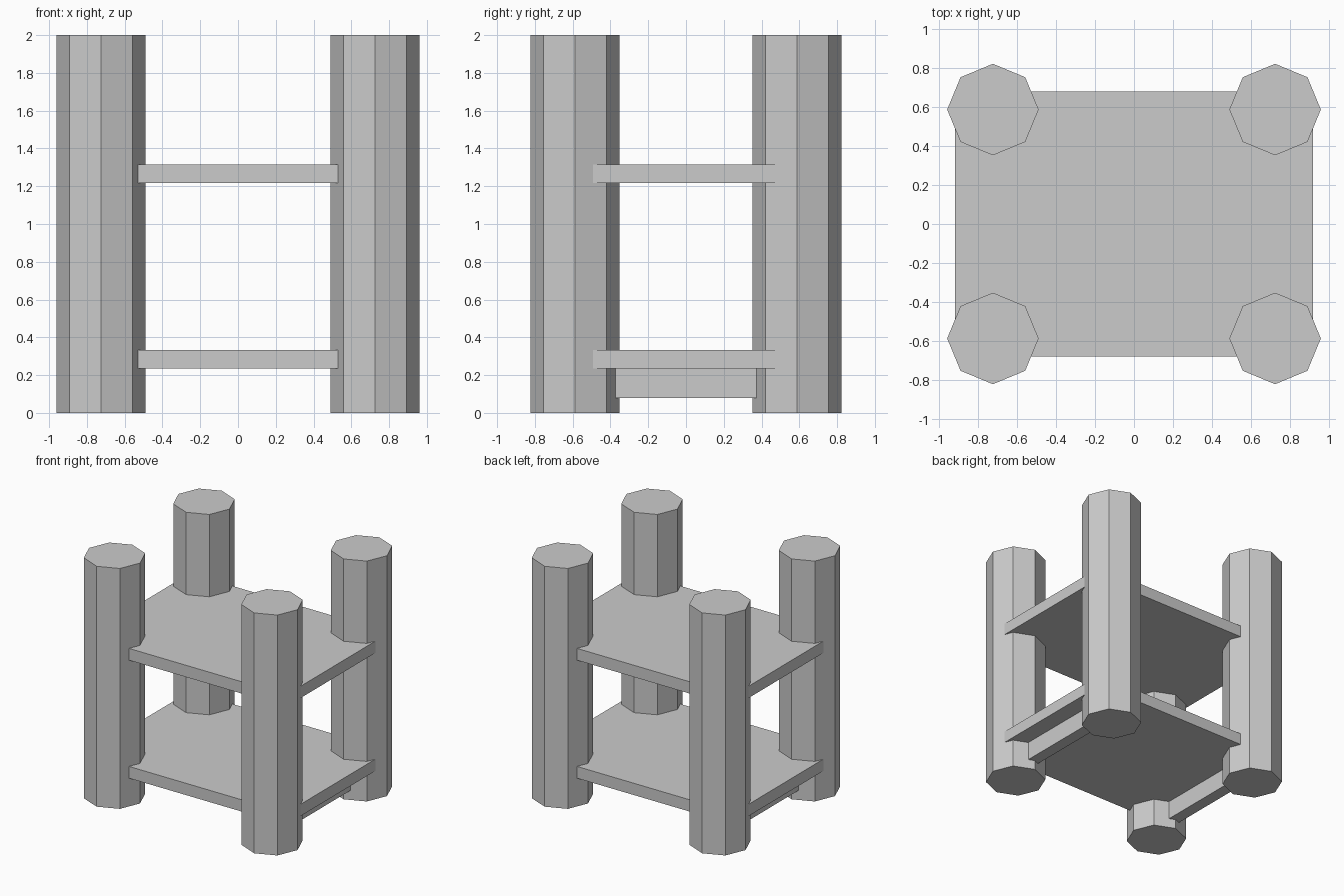
import bpy
from math import tau, cos, sin

if "Cube" in bpy.data.objects:
    bpy.data.objects.remove(bpy.data.objects["Cube"])

LEG_X, LEG_Y, LEG_R, HEIGHT = 0.725, 0.588, 0.235, 2.0


def add_mesh(name, verts, faces):
    mesh = bpy.data.meshes.new(name)
    mesh.from_pydata(verts, [], faces)
    obj = bpy.data.objects.new(name, mesh)
    bpy.context.collection.objects.link(obj)
    return obj


def prism(name, outline, z0, z1):
    """Extrude a counter-clockwise xy outline from z0 to z1."""
    n = len(outline)
    verts = [(x, y, z) for z in (z0, z1) for x, y in outline]
    faces = [tuple(reversed(range(n))), tuple(range(n, 2 * n))]
    faces += [(i, (i + 1) % n, n + (i + 1) % n, n + i) for i in range(n)]
    return add_mesh(name, verts, faces)


def box(name, cx, half_x, half_y, z0, z1):
    return prism(name, [(cx - half_x, -half_y), (cx + half_x, -half_y),
                        (cx + half_x, half_y), (cx - half_x, half_y)], z0, z1)


# Four octagonal corner posts, a vertex pointing along each axis
for side, sx in (("left", -1), ("right", 1)):
    for end, sy in (("front", -1), ("back", 1)):
        ring = [(sx * LEG_X + LEG_R * cos(tau * i / 8),
                 sy * LEG_Y + LEG_R * sin(tau * i / 8)) for i in range(8)]
        prism(f"{end}_{side}_post", ring, 0, HEIGHT)

# Two shelves whose corners end inside the posts
box("lower_shelf", 0, 0.92, 0.68, 0.235, 0.333)
box("upper_shelf", 0, 0.92, 0.68, 1.217, 1.315)

# Side rails under the lower shelf, running from post to post
for side, sx in (("left", -1), ("right", 1)):
    box(f"{side}_rail", sx * LEG_X, 0.05, LEG_Y, 0.08, 0.235)
